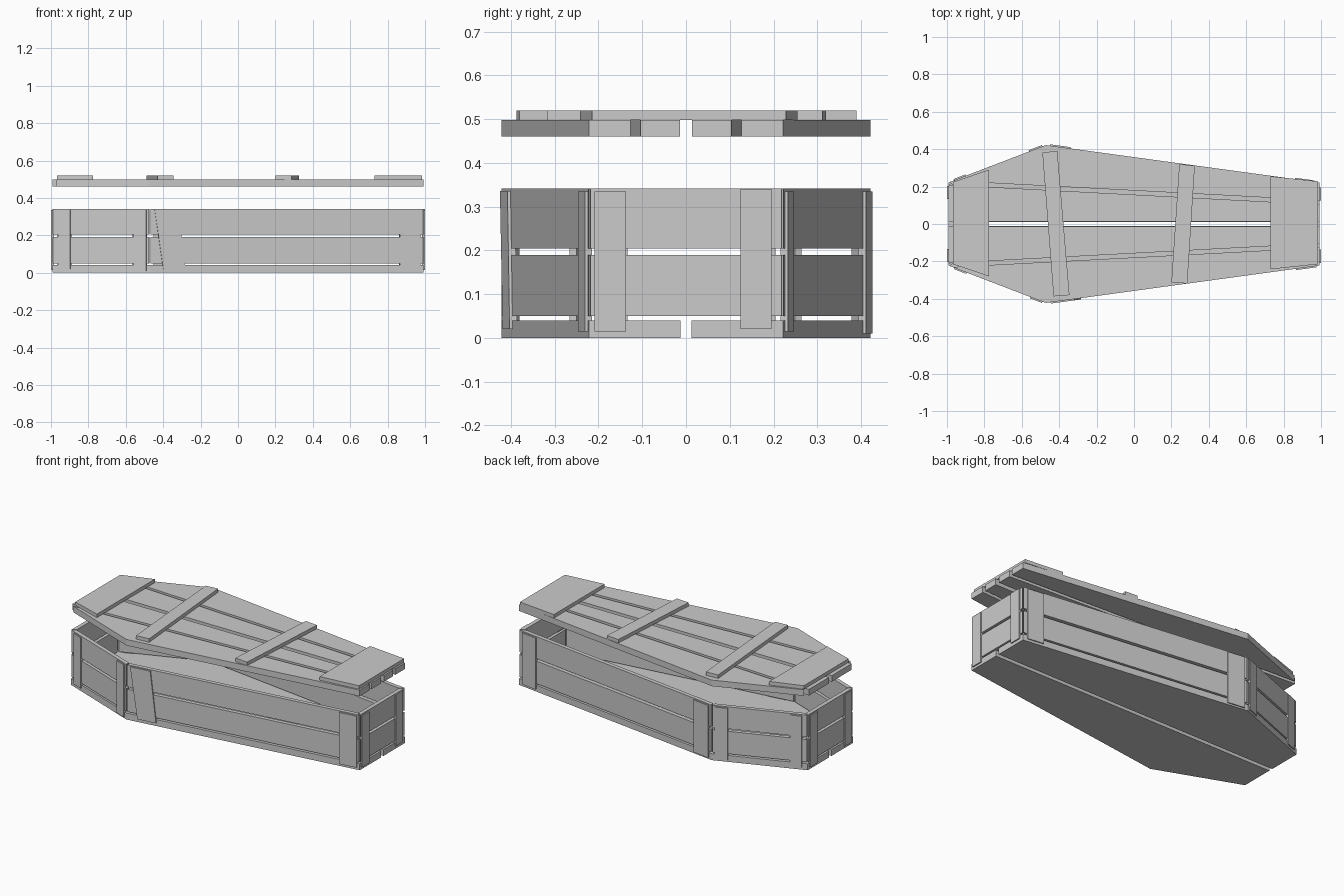
import bpy, bmesh
from mathutils import Vector

if "Cube" in bpy.data.objects:
    bpy.data.objects.remove(bpy.data.objects["Cube"])

# Coffin outline, counter-clockwise from the front head corner
HX, SX, EY, SY = 0.993, -0.472, 0.222, 0.422
OUT = [Vector(p) for p in ((-HX, -EY), (SX, -SY), (HX, -EY),
                           (HX, EY), (SX, SY), (-HX, EY))]
WALL = 0.025


def solid(name, a, b):
    """Closed block between two matching loops of 3D points."""
    bm = bmesh.new()
    va = [bm.verts.new(p) for p in a]
    vb = [bm.verts.new(p) for p in b]
    n = len(va)
    bm.faces.new(va[::-1])
    bm.faces.new(vb)
    for i in range(n):
        j = (i + 1) % n
        bm.faces.new((va[i], va[j], vb[j], vb[i]))
    bmesh.ops.recalc_face_normals(bm, faces=bm.faces)
    me = bpy.data.meshes.new(name)
    bm.to_mesh(me)
    bm.free()
    ob = bpy.data.objects.new(name, me)
    bpy.context.collection.objects.link(ob)


def slab(name, pts, z0, z1):
    solid(name, [(x, y, z0) for x, y in pts], [(x, y, z1) for x, y in pts])


def normal(p, q):
    d = (q - p).normalized()
    return Vector((d.y, -d.x))


def inner(i):
    """Mitred inner corner of the wall outline."""
    p, c, q = OUT[i - 1], OUT[i], OUT[(i + 1) % 6]
    n1, n2 = normal(p, c), normal(c, q)
    return c - (n1 + n2) * WALL / (1 + n1.dot(n2))


def batten(name, i, quad, t=0.007):
    """Upright strip on wall i; quad = (fraction along wall, z) corners."""
    p, q = OUT[i], OUT[(i + 1) % 6]
    n = normal(p, q)

    def loop(off):
        return [(*(p.lerp(q, s) + n * off), z) for s, z in quad]
    solid(name, loop(-0.01), loop(t))


def upright(s0, s1, z0=0.015, z1=0.335):
    return [(s0, z0), (s1, z0), (s1, z1), (s0, z1)]


# Base and lid planks, mirrored left and right
def groove(x):
    return 0.157 - 0.053 * x


for side, m in (("front", -1), ("back", 1)):
    base = [(-HX, 0.012), (HX, 0.012), (HX, EY), (SX, SY), (-HX, EY)]
    slab("base_plank_" + side, [(x, y * m) for x, y in base], 0, 0.04)
    lid_in = [(-HX, 0.014), (HX, 0.014), (HX, groove(HX)), (-HX, groove(-HX))]
    slab("lid_inner_plank_" + side, [(x, y * m) for x, y in lid_in], 0.46, 0.498)
    lid_out = [(-0.972, 0.230), (HX, groove(HX) + 0.022), (HX, EY), (SX, SY)]
    slab("lid_outer_plank_" + side, [(x, y * m) for x, y in lid_out], 0.46, 0.498)

# Lid cross battens
for name, pts in (
        ("lid_head_board", [(-0.968, -0.215), (-0.775, -0.28), (-0.775, 0.29), (-0.968, 0.225)]),
        ("lid_shoulder_batten", [(-0.43, -0.387), (-0.345, -0.38), (-0.41, 0.39), (-0.49, 0.383)]),
        ("lid_middle_batten", [(0.2, -0.312), (0.285, -0.318), (0.325, 0.312), (0.242, 0.32)]),
        ("lid_foot_board", [(0.73, -0.242), (0.983, -0.215), (0.983, 0.228), (0.73, 0.255)])):
    slab(name, pts, 0.498, 0.52)

# Walls: two planks each, with a thin slit at every corner
for i in range(6):
    j = (i + 1) % 6
    p, q = OUT[i], OUT[j]
    d = (q - p).normalized()
    a, b = (0.004 if k not in (1, 4) else 0.005 for k in (i, j))
    foot = [p + d * a, q - d * b, inner(j) - d * b, inner(i) + d * a]
    slab("wall_%d_lower_plank" % i, foot, 0.05, 0.19)
    slab("wall_%d_upper_plank" % i, foot, 0.205, 0.342)

# Upright battens on the walls
batten("front_head_batten_a", 0, upright(0.063, 0.188, 0.02))
batten("front_head_batten_b", 0, upright(0.84, 0.965, 0.01))
batten("front_slanted_batten", 1, [(0.049, 0.02), (0.129, 0.02), (0.104, 0.336), (0.018, 0.336)])
batten("front_foot_batten", 1, upright(0.913, 0.988))
batten("foot_batten_a", 2, upright(0.03, 0.19))
batten("foot_batten_b", 2, upright(0.78, 0.94, 0.02, 0.34))
batten("back_foot_batten", 3, upright(0.02, 0.09))
batten("back_shoulder_batten", 3, upright(0.91, 0.985, 0.01))
batten("back_head_batten_a", 4, upright(0.035, 0.17))
batten("back_head_batten_b", 4, upright(0.82, 0.94))
batten("head_batten_a", 5, upright(0.04, 0.2))
batten("head_batten_b", 5, upright(0.8, 0.96))
